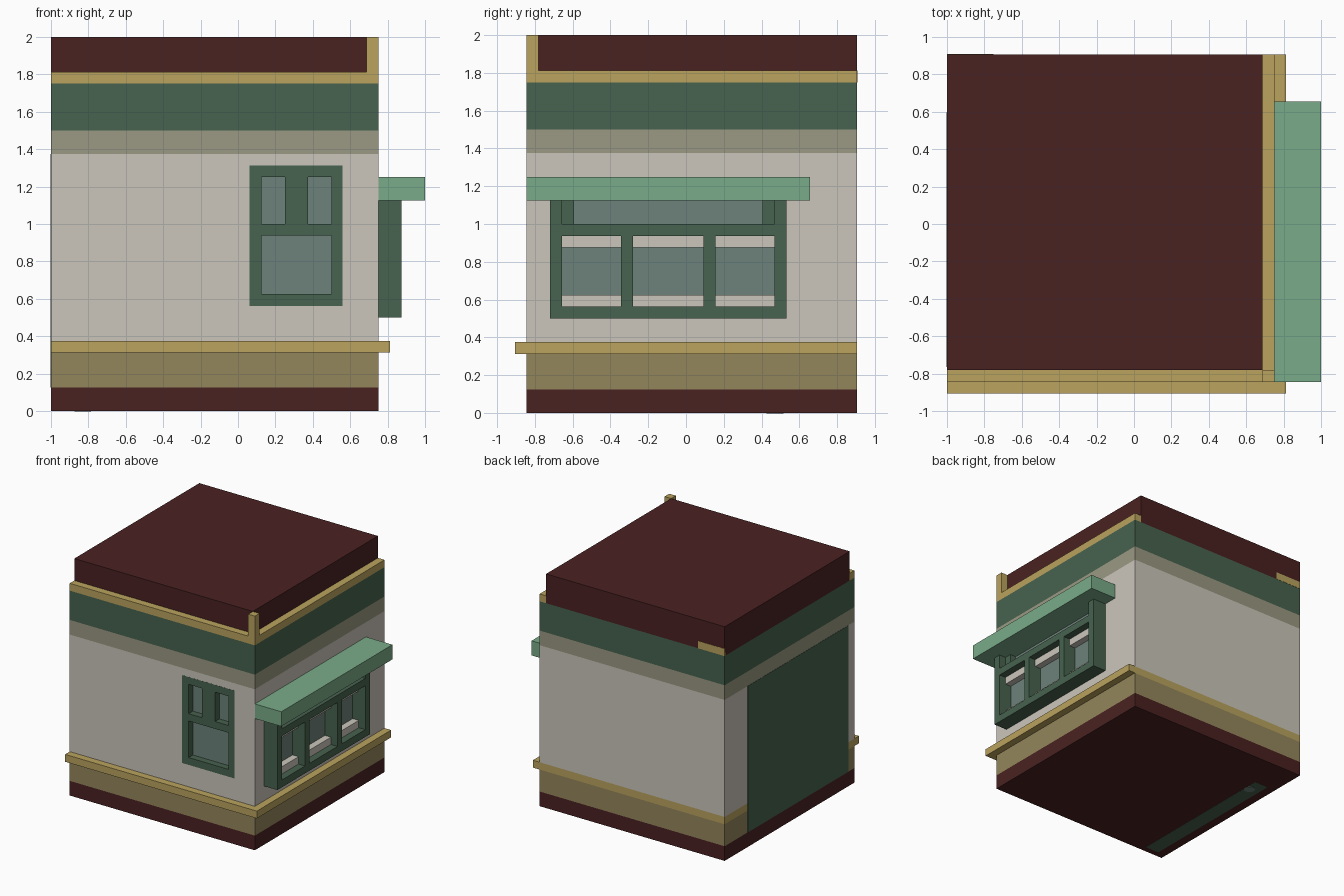
import bpy, bmesh

if "Cube" in bpy.data.objects:
    bpy.data.objects.remove(bpy.data.objects["Cube"])

U = 0.0625                      # modelling unit
X0, X1 = -1.0, 0.75             # body extents
Y0, Y1 = -13.5 * U, 14.5 * U


def mat(name, r, g, b):
    m = bpy.data.materials.new(name)
    lin = [(c / 255 / 12.92) if c < 10 else ((c / 255 + 0.055) / 1.055) ** 2.4 for c in (r, g, b)]
    m.diffuse_color = (*lin, 1)
    m.use_nodes = True
    m.node_tree.nodes["Principled BSDF"].inputs["Base Color"].default_value = m.diffuse_color
    return m


MAROON = mat("maroon", 74, 33, 33)
TAN = mat("tan trim", 186, 163, 94)
OLIVE = mat("olive base", 148, 134, 91)
CREAM = mat("cream wall", 203, 198, 187)
SAGE = mat("sage band", 155, 153, 130)
GREEN = mat("dark green", 71, 98, 78)
MINT = mat("mint awning", 122, 171, 136)
GLASS = mat("glass", 109, 130, 123)


def boxes(name, material, *bounds):
    """One object made of boxes, each (x0, x1, y0, y1, z0, z1)."""
    bm = bmesh.new()
    for x0, x1, y0, y1, z0, z1 in bounds:
        for v in bmesh.ops.create_cube(bm, size=1)["verts"]:
            v.co = (x1 if v.co.x > 0 else x0, y1 if v.co.y > 0 else y0, z1 if v.co.z > 0 else z0)
    me = bpy.data.meshes.new(name)
    bm.to_mesh(me)
    bm.free()
    me.materials.append(material)
    ob = bpy.data.objects.new(name, me)
    bpy.context.collection.objects.link(ob)
    return ob


# Body: horizontal bands stacked from the ground up
for name, m, z0, z1 in (("base", MAROON, 0, 2), ("plinth", OLIVE, 2, 5), ("lower_stripe", TAN, 5, 6),
                        ("wall", CREAM, 6, 22), ("sage_band", SAGE, 22, 24), ("green_band", GREEN, 24, 28)):
    ob = boxes(name, m, (X0, X1, Y0, Y1, z0 * U, z1 * U))
    if name == "wall":
        wall = ob

# Roof block, parapet trim and corner post
boxes("roof", MAROON, (X0, X1 - U, Y0 + U, Y1, 1.75, 2.0))
boxes("roof_trim", TAN, (X0, X1, Y0, Y0 + U, 1.75, 1.8125), (X1 - U, X1, Y0 + U, Y1, 1.75, 1.8125))
boxes("corner_post", TAN, (X1 - U, X1, Y0, Y0 + U, 1.8125, 2.0))
boxes("rear_trim_patch", TAN, (X0, X0 + 0.25, Y1 - 0.01, Y1 + 0.002, 1.75, 1.8125))

# Ledge around front and right side
boxes("ledge", TAN, (X0, X1 + U, Y0 - U, Y0, 5 * U, 6 * U), (X1, X1 + U, Y0, Y1, 5 * U, 6 * U))

# Front window: pocket in the wall, glass at the back, flush frame bars
wx0, wx1, wz0, wz1 = U, 9 * U - 0.005, 9 * U, 21 * U
cutter = boxes("window_cutter", CREAM, (wx0, wx1, Y0 - 0.1, Y0 + U, wz0, wz1))
cutter.hide_render = True
cutter.hide_viewport = True
mod = wall.modifiers.new("window_pocket", "BOOLEAN")
mod.object = cutter
mod.operation = "DIFFERENCE"
mod.solver = "EXACT"
boxes("front_glass", GLASS, (wx0, wx1, Y0 + U - 0.006, Y0 + U, wz0, wz1))
fy = (Y0 - 0.001, Y0 + U)
boxes("front_window_frame", GREEN,
      (wx0, 2 * U, *fy, wz0, wz1), (8 * U, wx1, *fy, wz0, wz1),      # sides
      (2 * U, 8 * U, *fy, wz0, 10 * U), (2 * U, 8 * U, *fy, 20 * U, wz1),  # bottom, top
      (2 * U, 8 * U, *fy, 15 * U, 16 * U),                           # middle rail
      (4 * U, 6 * U, *fy, 16 * U, 20 * U))                           # upper mullion

# Side bay window: posts and rails standing out from the right wall
ya, yb = -11.5 * U, 8.5 * U
bx = (X1, X1 + 2 * U)
posts = [ya, -5.5 * U, 1.5 * U, yb - U]
bars = [(*bx, posts[0], posts[0] + U, 8 * U, 18 * U), (*bx, posts[3], posts[3] + U, 8 * U, 18 * U)]
bars += [(*bx, p, p + U, 9 * U, 15 * U) for p in posts[1:3]]
bars += [(*bx, ya + U, yb - U, z0 * U, z1 * U) for z0, z1 in ((8, 9), (15, 16))]
boxes("bay_frame", GREEN, *bars)
boxes("bay_brackets", GREEN, *[(X1, X1 + U, y, y + U, 16 * U, 18 * U) for y in (ya + U, yb - 2 * U)])
boxes("bay_glass", GLASS, (X1, X1 + 0.006, ya + U, yb - U, 9 * U, 18 * U))
# Cream sills and heads inside each opening
boxes("bay_sills", CREAM, *[(X1, X1 + U, a + U, b, z * U, (z + 1) * U)
                            for a, b in zip(posts, posts[1:]) for z in (9, 14)])

# Awning
boxes("awning", MINT, (X1, 1.0, Y0, 10.5 * U, 18 * U, 20 * U))

# Painted panel on the left wall, and strip with spot underneath
boxes("left_panel", GREEN, (X0 - 0.002, X0 + 0.005, -0.765, 0.595, 2 * U, 22 * U))
boxes("underside_strip", GREEN, (-0.92, -0.79, -0.79, 0.59, -0.001, 0.004))
bpy.ops.mesh.primitive_cylinder_add(vertices=16, radius=0.045, depth=0.004, location=(-0.83, 0.47, 0))
spot = bpy.context.object
spot.name = "underside_spot"
spot.data.materials.append(GLASS)
